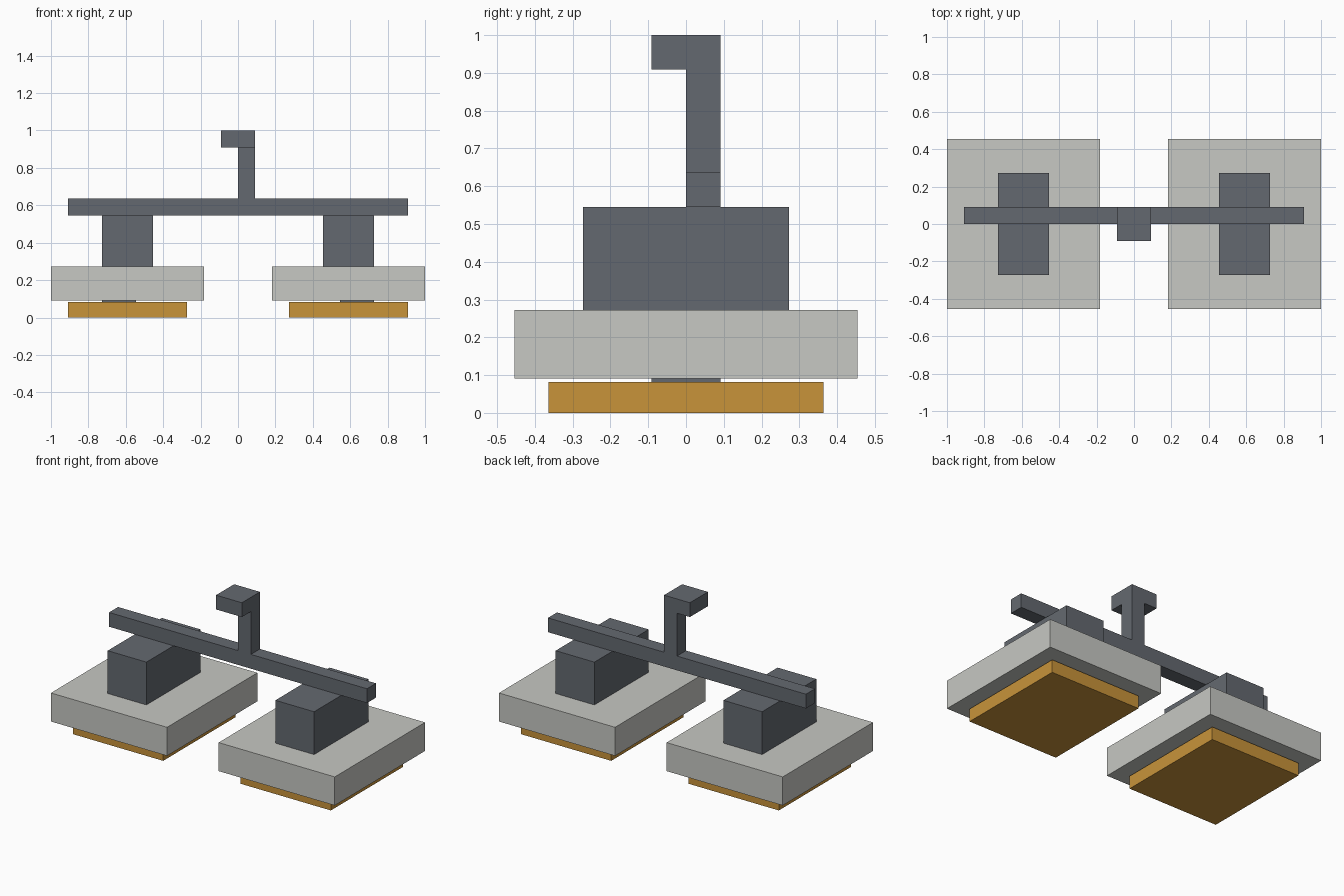
import bpy
import bmesh

if "Cube" in bpy.data.objects:
    bpy.data.objects.remove(bpy.data.objects["Cube"])

U = 1 / 11  # grid unit of the model


def material(name, color):
    m = bpy.data.materials.new(name)
    m.diffuse_color = (*color, 1)
    m.use_nodes = True
    m.node_tree.nodes["Principled BSDF"].inputs["Base Color"].default_value = m.diffuse_color
    return m


DARK = material("dark grey", (0.127, 0.141, 0.162))
LIGHT = material("light grey", (0.571, 0.578, 0.546))
GOLD = material("gold", (0.578, 0.292, 0.042))


def box(name, x, y, z, mat):
    """Box from (min, max) ranges given in grid units."""
    bm = bmesh.new()
    bmesh.ops.create_cube(bm, size=1)
    for v in bm.verts:
        v.co = [r[0 if c < 0 else 1] * U for c, r in zip(v.co, (x, y, z))]
    mesh = bpy.data.meshes.new(name)
    bm.to_mesh(mesh)
    bm.free()
    mesh.materials.append(mat)
    obj = bpy.data.objects.new(name, mesh)
    bpy.context.collection.objects.link(obj)


# Matching left and right stacks
for side, s in (("left", -1), ("right", 1)):
    def span(a, b):
        return tuple(sorted((s * a, s * b)))

    box(side + "_base_plate", span(3, 10), (-4, 4), (0, 0.9), GOLD)
    box(side + "_connector", span(6, 8), (-1, 1), (0.9, 1), DARK)
    box(side + "_slab", span(2, 11), (-5, 5), (1, 3), LIGHT)
    box(side + "_block", span(5, 8), (-3, 3), (3, 6), DARK)

# Cross beam with the upright handle
box("cross_beam", (-10, 10), (0, 1), (6, 7), DARK)
box("handle_post", (0, 1), (0, 1), (7, 10), DARK)
box("handle_head", (-1, 1), (-1, 1), (10, 11), DARK)
